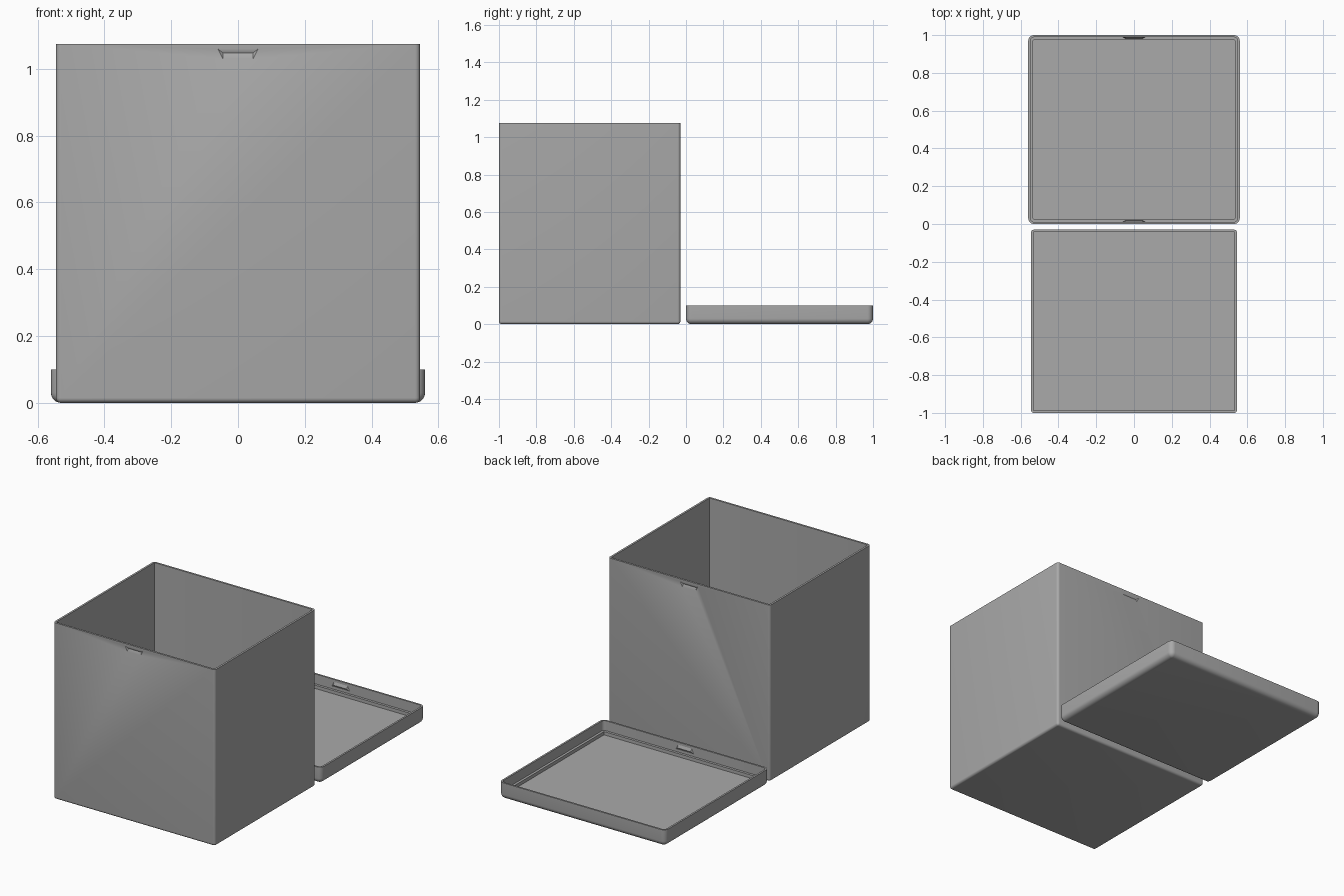
import bpy, bmesh, math

old = bpy.data.objects.get("Cube")
if old:
    bpy.data.objects.remove(old, do_unlink=True)

grey = bpy.data.materials.new("plain_grey")
grey.use_nodes = True
COLOUR = (0.4, 0.4, 0.4, 1)
grey.diffuse_color = COLOUR
grey.node_tree.nodes["Principled BSDF"].inputs["Base Color"].default_value = COLOUR


def make_object(name, bm):
    bmesh.ops.recalc_face_normals(bm, faces=bm.faces)
    mesh = bpy.data.meshes.new(name)
    bm.to_mesh(mesh)
    bm.free()
    mesh.materials.append(grey)
    obj = bpy.data.objects.new(name, mesh)
    bpy.context.collection.objects.link(obj)
    return obj


def activate(obj):
    bpy.ops.object.select_all(action="DESELECT")
    obj.select_set(True)
    bpy.context.view_layer.objects.active = obj


def tray(name, half_x, y0, y1, radius, profile, steps=6):
    """Skin rounded-rectangle rings given as (inset, z), outside then inside."""
    bm = bmesh.new()
    cy, half_y = (y0 + y1) / 2, (y1 - y0) / 2
    rings = []
    for inset, z in profile:
        r = max(radius - inset, 0.003)
        hx, hy = half_x - inset - r, half_y - inset - r
        ring = []
        for q, (sx, sy) in enumerate([(1, 1), (-1, 1), (-1, -1), (1, -1)]):
            for k in range(steps + 1):
                a = math.pi / 2 * (q + k / steps)
                ring.append(bm.verts.new((sx * hx + r * math.cos(a),
                                          cy + sy * hy + r * math.sin(a), z)))
        rings.append(ring)
    for low, high in zip(rings, rings[1:]):
        for i in range(len(low)):
            j = (i + 1) % len(low)
            bm.faces.new((low[i], low[j], high[j], high[i]))
    bm.faces.new(rings[0])
    bm.faces.new(rings[-1])
    return make_object(name, bm)


def fillet(r, steps=6):
    """Rounded bottom edge, from the underside to the wall."""
    angles = [math.pi / 2 * k / steps for k in range(steps + 1)]
    return [(r - r * math.sin(a), r - r * math.cos(a)) for a in angles]


def wedge(name, y, direction, z, up, back):
    """Tapered snap ridge rising from the plane y; steep side at z."""
    bm = bmesh.new()
    base = [(0.06, 0), (0.045, 0.03)]
    points = [(x, d, h) for x, h in base for d in (0, -back)]
    points.append((0.045, 0.007, 0.013))
    for x, d, h in points:
        for s in (1, -1):
            bm.verts.new((s * x, y + direction * d, z + up * h))
    bmesh.ops.convex_hull(bm, input=bm.verts)
    return make_object(name, bm)


# Open box
WALL, TOP = 0.012, 1.075
box = tray("box_body", 0.545, -1, -0.03, 0.015,
           fillet(0.015) + [(0, TOP), (WALL, TOP), (WALL, 0.015)])

# Snap recesses cut in the front and back walls of the box
for name, y, direction in (("front", -1, 1), ("back", -0.03, -1)):
    cutter = wedge(name + "_recess_cutter", y, direction, TOP - 0.015, -1, 0.01)
    cutter.hide_render = True
    mod = box.modifiers.new(name + "_recess", "BOOLEAN")
    mod.operation, mod.solver, mod.object = "DIFFERENCE", "EXACT", cutter
    activate(box)
    bpy.ops.object.modifier_apply(modifier=mod.name)
    bpy.data.objects.remove(cutter, do_unlink=True)

# Upturned lid with a stepped ledge inside
RIM, LEDGE = 0.011, 0.04
lid = tray("lid", 0.56, 0, 1, 0.03,
           fillet(0.03) + [(0, 0.1), (RIM, 0.1), (RIM, LEDGE),
                           (0.026, LEDGE), (0.026, 0.02)])

# Snap ridges on the inner lid walls
wedge("front_lid_ridge", RIM, 1, LEDGE + 0.015, 1, 0.004)
wedge("back_lid_ridge", 1 - RIM, -1, LEDGE + 0.015, 1, 0.004)

for part in (box, lid):
    activate(part)
    bpy.ops.object.shade_smooth_by_angle(angle=math.radians(30))
